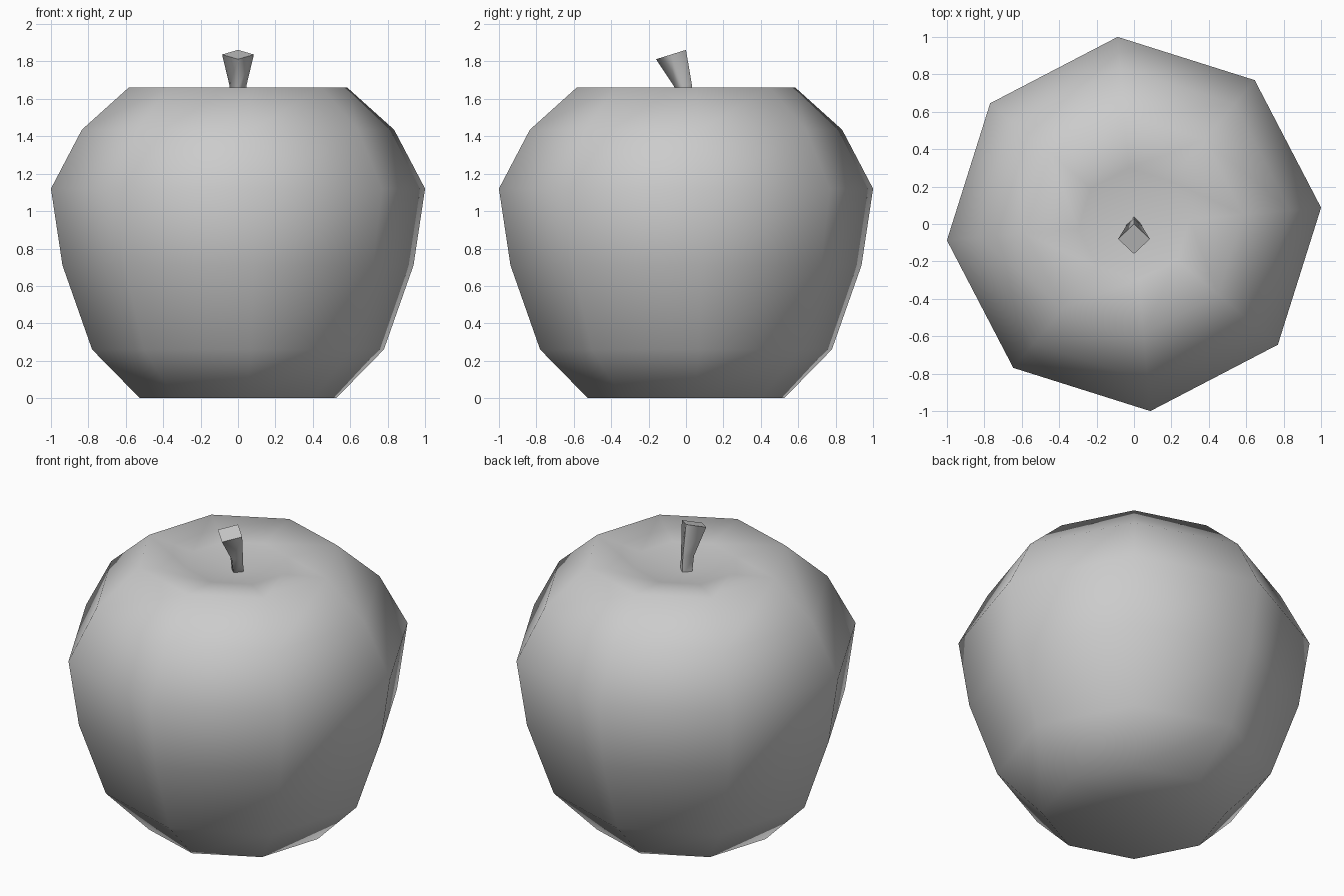
import bpy, bmesh, math

if "Cube" in bpy.data.objects:
    bpy.data.objects.remove(bpy.data.objects["Cube"])

grey = bpy.data.materials.new("plain grey")
grey.diffuse_color = (0.6, 0.6, 0.6, 1)
grey.use_nodes = True
grey.node_tree.nodes["Principled BSDF"].inputs["Base Color"].default_value = grey.diffuse_color


def skin(name, rings, bottom=None, top=None, angle=65):
    """Join equal-sized rings of points; close ends with a pole point or a flat cap."""
    bm = bmesh.new()
    loops = [[bm.verts.new(p) for p in ring] for ring in rings]
    n = len(loops[0])
    for low, high in zip(loops, loops[1:]):
        for i in range(n):
            j = (i + 1) % n
            bm.faces.new((low[i], low[j], high[j], high[i]))
    for loop, pole in ((loops[0], bottom), (loops[-1], top)):
        if pole is None:
            bm.faces.new(loop)
        else:
            centre = bm.verts.new(pole)
            for i in range(n):
                bm.faces.new((loop[i], loop[(i + 1) % n], centre))
    bmesh.ops.recalc_face_normals(bm, faces=bm.faces)
    mesh = bpy.data.meshes.new(name)
    bm.to_mesh(mesh)
    bm.free()
    mesh.materials.append(grey)
    obj = bpy.data.objects.new(name, mesh)
    bpy.context.collection.objects.link(obj)
    bpy.ops.object.select_all(action='DESELECT')
    obj.select_set(True)
    bpy.context.view_layer.objects.active = obj
    bpy.ops.object.shade_smooth_by_angle(angle=math.radians(angle))
    return obj


# Fruit body: eight-sided lathe with a dimple around the stem
profile = [(0.527, 0), (0.783, 0.26), (0.942, 0.71), (1.004, 1.12),
           (0.838, 1.435), (0.587, 1.66), (0.30, 1.62)]
angles = [math.radians(5 + 45 * i) for i in range(8)]
skin("fruit_body",
     [[(r * math.cos(a), r * math.sin(a), z) for a in angles] for r, z in profile],
     bottom=(0, 0, 0.03), top=(0, 0, 1.57))


# Stem: four-sided, flaring and leaning forward, with a slanted flat tip
def diamond(y, z, half, depth, slant):
    return [(half, y, z), (0, y + depth, z + slant),
            (-half, y, z), (0, y - depth, z - slant)]


skin("stem", [diamond(0.0, 1.54, 0.04, 0.04, 0),
              diamond(-0.015, 1.67, 0.045, 0.046, 0.008),
              diamond(-0.08, 1.837, 0.085, 0.08, 0.025)], angle=89)
